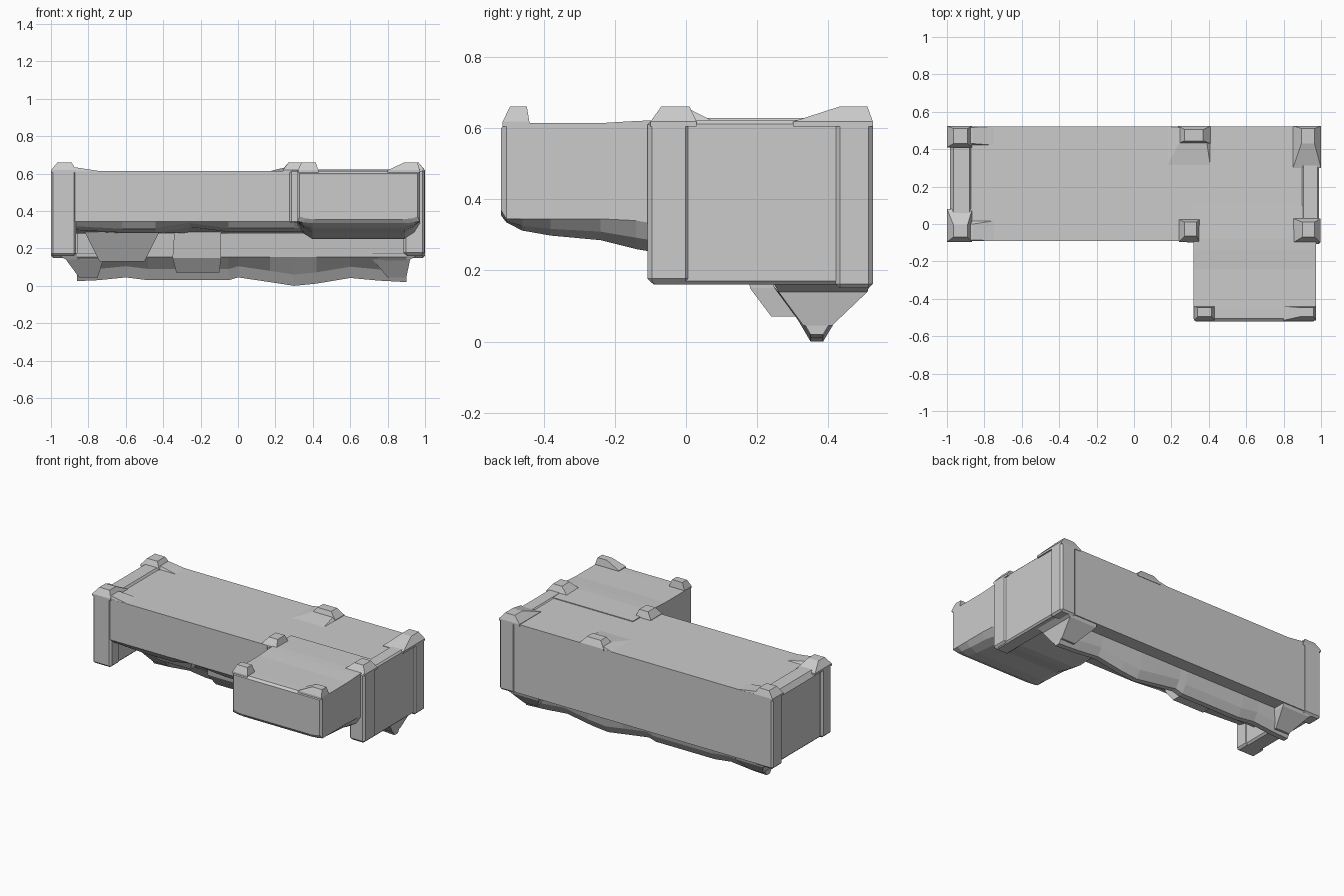
import bpy, bmesh


def loft(name, rings, bevel=0.0):
    """Closed skin through equal-length rings of points, flat end caps."""
    bm = bmesh.new()
    loops = [[bm.verts.new(p) for p in r] for r in rings]
    n = len(loops[0])
    for a, b in zip(loops, loops[1:]):
        for i in range(n):
            j = (i + 1) % n
            bm.faces.new((a[i], a[j], b[j], b[i]))
    bm.faces.new(loops[0])
    bm.faces.new(loops[-1])
    bmesh.ops.recalc_face_normals(bm, faces=bm.faces)
    mesh = bpy.data.meshes.new(name)
    bm.to_mesh(mesh)
    bm.free()
    ob = bpy.data.objects.new(name, mesh)
    bpy.context.collection.objects.link(ob)
    if bevel:
        m = ob.modifiers.new("edge_chamfer", 'BEVEL')
        m.width = bevel
        m.segments = 1
        m.limit_method = 'ANGLE'
    return ob


def rect(x0, x1, y0, y1, z):
    return [(x0, y0, z), (x1, y0, z), (x1, y1, z), (x0, y1, z)]


def box(name, x0, x1, y0, y1, z0, z1, bevel=0.0):
    return loft(name, [rect(x0, x1, y0, y1, z0), rect(x0, x1, y0, y1, z1)], bevel)


# Long main body: rounded front underside, deep back wall
section = [(-0.09, 0.615), (-0.09, 0.345), (-0.06, 0.32), (0.02, 0.30),
           (0.20, 0.28), (0.42, 0.28), (0.43, 0.16), (0.522, 0.16), (0.522, 0.615)]
wave = [(-0.90, 0.0), (-0.62, -0.015), (-0.44, -0.015), (-0.26, 0.015),
        (-0.05, -0.012), (0.30, -0.012), (0.93, 0.0)]
loft("main_body", [[(x, y, z + (dz if 0.29 < z < 0.34 else 0)) for y, z in section]
                   for x, dz in wave])

# Side wing with a tapered belly
wing = [(-0.52, 0.60, 0.37, 0.355), (-0.505, 0.613, 0.345, 0.335),
        (-0.46, 0.614, 0.345, 0.312), (-0.38, 0.614, 0.345, 0.298),
        (-0.24, 0.614, 0.345, 0.285), (-0.14, 0.62, 0.34, 0.26),
        (-0.08, 0.622, 0.33, 0.25), (0.10, 0.62, 0.33, 0.26)]
rings = []
for i, (y, top, side, low) in enumerate(wing):
    c = 0.012 if i == 0 else 0.0
    l, r = 0.318 + c, 0.972 - c
    rings.append([(l, y, top), (l, y, side), (l + 0.03, y, side - (side - low) * 0.6),
                  (l + 0.08, y, low), (r - 0.08, y, low),
                  (r - 0.03, y, side - (side - low) * 0.6), (r, y, side), (r, y, top)])
loft("side_wing", rings)

# End walls reaching below the body
box("left_end_wall", -0.985, -0.87, -0.085, 0.515, 0.16, 0.605, 0.012)
box("right_end_wall", 0.895, 0.99, -0.10, 0.52, 0.16, 0.622, 0.01)

# Left recessed cap between the corner posts
loft("left_end_cap", [rect(-0.985, -0.86, 0.0, 0.41, 0.60),
                      rect(-0.965, -0.88, 0.0, 0.41, 0.628)])

# Corner posts
for name, x0, x1, y0, y1, z0 in (
        ("left_front_post", -1.0, -0.865, -0.095, 0.005, 0.16),
        ("left_back_post", -1.0, -0.865, 0.42, 0.525, 0.15),
        ("right_front_post", 0.885, 0.998, -0.108, 0.01, 0.165),
        ("right_back_post", 0.885, 1.0, 0.42, 0.525, 0.15)):
    box(name, x0, x1, y0, y1, z0, 0.622, 0.012)
box("front_inner_post", 0.275, 0.35, -0.1, 0.0, 0.335, 0.62, 0.01)

# Tapered studs on the roof: base rectangle, then top rectangle
studs = (
    ("left_front_stud", (-1, -0.865, -0.095, 0.08), (-0.965, -0.89, -0.07, -0.005)),
    ("left_back_stud", (-1, -0.865, 0.41, 0.525), (-0.965, -0.89, 0.43, 0.51)),
    ("middle_front_stud", (0.24, 0.35, -0.095, 0.025), (0.27, 0.335, -0.065, 0.01)),
    ("middle_back_stud", (0.235, 0.41, 0.43, 0.525), (0.27, 0.37, 0.445, 0.505)),
    ("right_front_stud", (0.85, 0.998, -0.10, 0.03), (0.90, 0.965, -0.07, 0.01)),
    ("right_back_stud", (0.85, 1.0, 0.30, 0.525), (0.895, 0.965, 0.43, 0.51)),
    ("wing_left_stud", (0.32, 0.43, -0.515, -0.44), (0.34, 0.415, -0.495, -0.447)),
    ("wing_right_stud", (0.80, 0.972, -0.515, -0.44), (0.89, 0.96, -0.495, -0.447)),
)
for name, base, top in studs:
    loft(name, [rect(*base, 0.605), rect(*base, 0.618), rect(*top, 0.66)])

# Low sloping skirts around some studs
loft("left_front_skirt", [rect(-0.88, -0.73, -0.09, 0.02, 0.612),
                          rect(-0.88, -0.86, -0.085, 0.0, 0.632)])
loft("left_back_skirt", [rect(-0.88, -0.73, 0.42, 0.522, 0.612),
                         rect(-0.88, -0.86, 0.43, 0.517, 0.632)])
loft("middle_back_skirt", [rect(0.17, 0.41, 0.30, 0.522, 0.613),
                           rect(0.24, 0.39, 0.43, 0.517, 0.63)])

# Keel beam beneath, wavy along its length
keel = [(-0.86, 0.025), (-0.75, 0.03), (-0.60, 0.045), (-0.48, 0.03),
        (-0.05, 0.03), (0.0, 0.045), (0.17, 0.02), (0.30, 0.0),
        (0.42, 0.012), (0.60, 0.042), (0.75, 0.028), (0.90, 0.02)]
loft("keel_beam", [[(x, 0.23, 0.29), (x, 0.245, 0.155), (x, 0.315, zb + 0.06),
                    (x, 0.35, zb), (x, 0.385, zb), (x, 0.415, zb + 0.05),
                    (x, 0.435, 0.155), (x, 0.435, 0.29)] for x, zb in keel])

# Flared braces joining keel ends to the end walls
for side, tip in ((-1, -0.85), (1, 0.90)):
    label = "left" if side < 0 else "right"
    loft(label + "_keel_brace", [
        rect(*sorted((tip, tip - side * 0.10)), 0.33, 0.41, 0.045),
        rect(*sorted((side * 0.92, side * 0.72)), 0.26, 0.51, 0.14),
        rect(*sorted((side * 0.98, side * 0.72)), 0.24, 0.52, 0.175)])

# Underside blocks
loft("under_block_large", [rect(-0.33, -0.10, 0.24, 0.36, 0.07),
                           rect(-0.35, -0.09, 0.18, 0.36, 0.15),
                           rect(-0.34, -0.09, 0.16, 0.36, 0.295)])
loft("under_block_small", [rect(-0.74, -0.50, 0.22, 0.36, 0.13),
                           rect(-0.82, -0.42, 0.14, 0.36, 0.29)])
